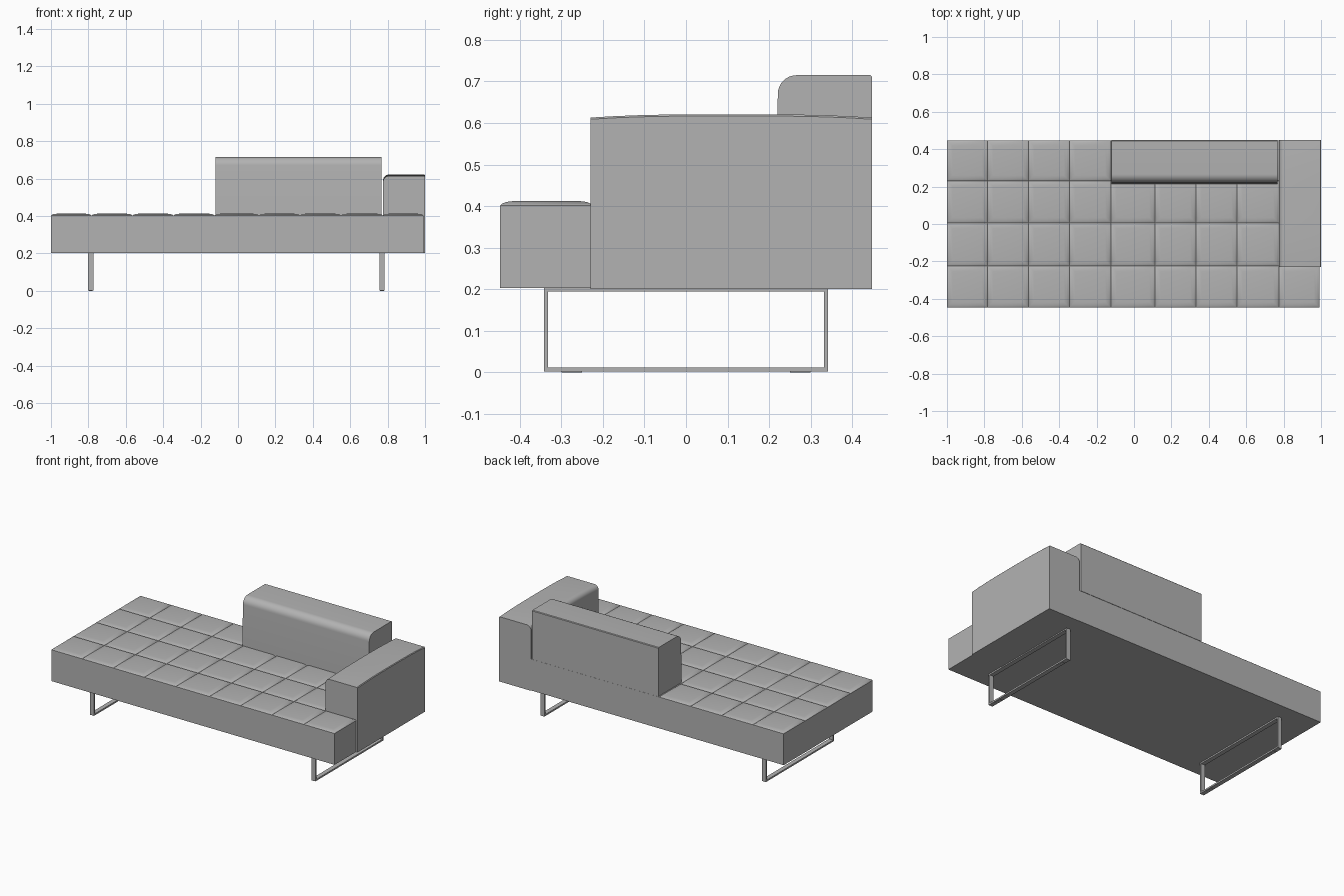
import bpy, bmesh, math

cube = bpy.data.objects.get("Cube")
if cube:
    bpy.data.objects.remove(cube, do_unlink=True)

grey = bpy.data.materials.new("grey")
grey.use_nodes = True
colour = (0.45, 0.45, 0.45, 1)
grey.diffuse_color = colour
grey.node_tree.nodes["Principled BSDF"].inputs["Base Color"].default_value = colour


def finish(name, bm, smooth=True):
    bmesh.ops.recalc_face_normals(bm, faces=bm.faces)
    mesh = bpy.data.meshes.new(name)
    bm.to_mesh(mesh)
    bm.free()
    mesh.materials.append(grey)
    ob = bpy.data.objects.new(name, mesh)
    bpy.context.collection.objects.link(ob)
    if smooth:
        bpy.ops.object.select_all(action='DESELECT')
        ob.select_set(True)
        bpy.context.view_layer.objects.active = ob
        bpy.ops.object.shade_smooth_by_angle(angle=math.radians(35))
    return ob


def loft(bm, rings, cap_start=True):
    """Skin a list of closed rings of points, capping the ends."""
    loops = [[bm.verts.new(p) for p in ring] for ring in rings]
    for a, b in zip(loops, loops[1:]):
        for i in range(len(a)):
            j = (i + 1) % len(a)
            bm.faces.new((a[i], a[j], b[j], b[i]))
    if cap_start:
        bm.faces.new(loops[0])
    bm.faces.new(loops[-1])


def rect(x0, x1, y0, y1, z, inset=0):
    return [(x0 + inset, y0 + inset, z), (x1 - inset, y0 + inset, z),
            (x1 - inset, y1 - inset, z), (x0 + inset, y1 - inset, z)]


def box(bm, x0, x1, y0, y1, z0, z1):
    loft(bm, [rect(x0, x1, y0, y1, z0), rect(x0, x1, y0, y1, z1)])


def rounded_section(near, far, bottom, top, radius, lean=0):
    """Section with one rounded upper corner on the near side."""
    pts = [(far, bottom), (near, bottom)]
    for k in range(9):
        a = math.pi / 2 * k / 8
        pts.append((near + lean + radius * (1 - math.cos(a)),
                    top - radius * (1 - math.sin(a))))
    bev = 0.004
    return pts + [(far - bev, top), (far, top - bev)]


# Seat platform
bm = bmesh.new()
box(bm, -1, 0.992, -0.447, 0.447, 0.203, 0.402)
finish("seat_platform", bm, False)

# Tufted seat squares, each a shallow pillow
xs = [-1, -0.783, -0.564, -0.345, -0.124, 0.112, 0.331, 0.551, 0.775, 0.992]
ys = [-0.447, -0.225, 0.005, 0.231, 0.447]
bm = bmesh.new()
for x0, x1 in zip(xs, xs[1:]):
    for y0, y1 in zip(ys, ys[1:]):
        layers = [(0.402, 0), (0.406, 0.005), (0.410, 0.014), (0.412, 0.03)]
        loft(bm, [rect(x0, x1, y0, y1, z, i) for z, i in layers], False)
finish("seat_tufts", bm)

# Armrest with a gently crowned top
bm = bmesh.new()
rings = []
y0, y1, steps = -0.23, 0.448, 12
for k in range(steps + 1):
    t = k / steps
    top = 0.621 - 0.008 * abs(2 * t - 1) ** 3
    rings.append([(x, y0 + (y1 - y0) * t, z)
                  for x, z in rounded_section(0.776, 1.0, 0.201, top, 0.03)])
loft(bm, rings)
finish("armrest", bm)

# Backrest cushion with a rounded front edge
bm = bmesh.new()
section = rounded_section(0.215, 0.448, 0.403, 0.715, 0.045, 0.006)
loft(bm, [[(x, y, z) for y, z in section] for x in (-0.12, 0.768)])
finish("backrest", bm)

# Sled legs: flat bar loops with small floor pads
for side, x in (("right", -0.787), ("left", 0.77)):
    bm = bmesh.new()
    w, half, bar = 0.014, 0.342, 0.01
    box(bm, x - w, x + w, -half, half, 0.002, 0.002 + bar)
    box(bm, x - w, x + w, -half, half, 0.194, 0.204)
    for s in (-1, 1):
        a, b = sorted((s * half, s * (half - bar)))
        box(bm, x - w, x + w, a, b, 0.012, 0.194)
        c, d = sorted((s * 0.30, s * 0.25))
        box(bm, x - 0.01, x + 0.01, c, d, 0, 0.002)
    finish(side + "_leg", bm, False)
